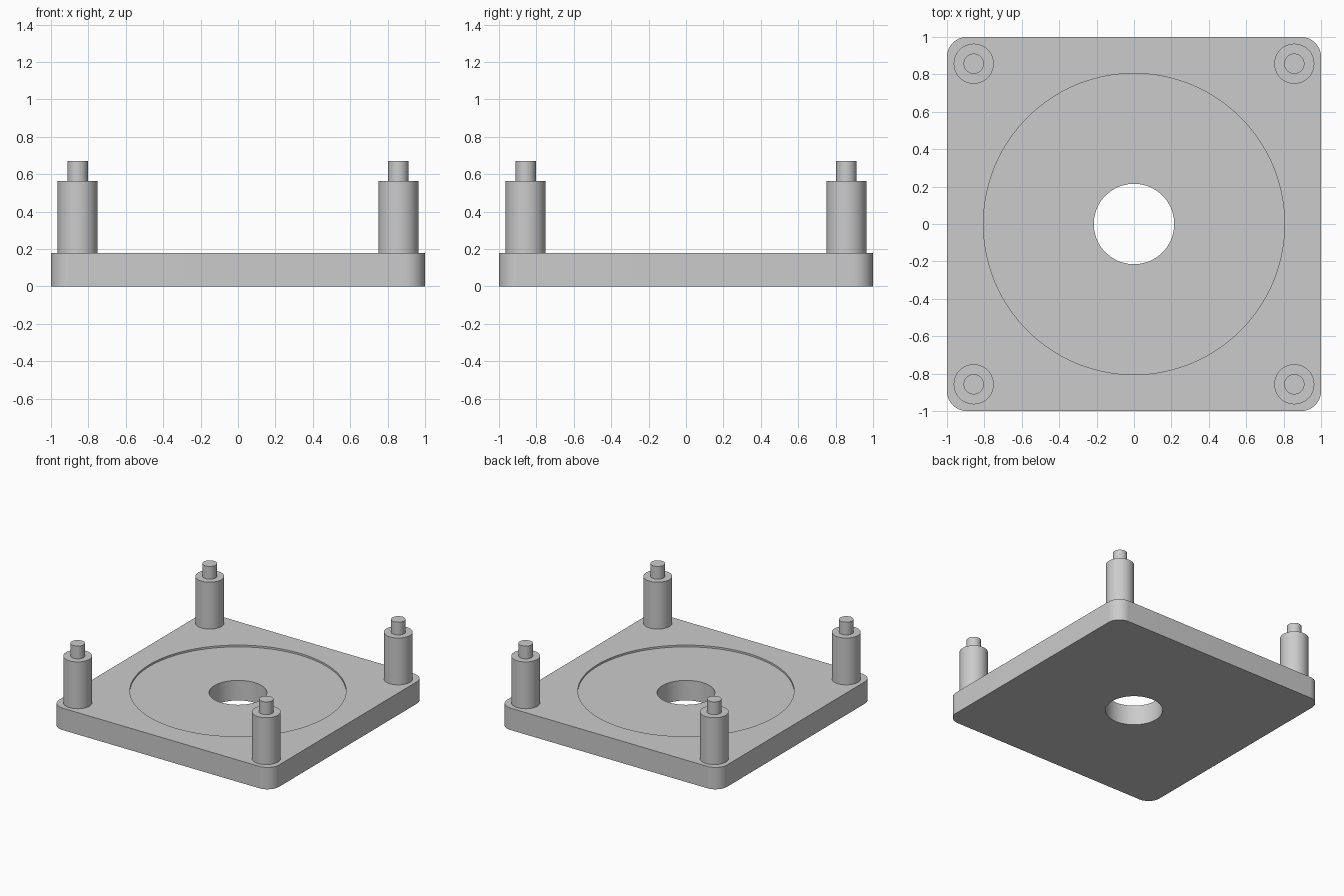
import bpy, bmesh
from math import cos, sin, pi, radians

if "Cube" in bpy.data.objects:
    bpy.data.objects.remove(bpy.data.objects["Cube"])

ARC = 24                       # points per quarter turn
PLATE_TOP, FLOOR = 0.18, 0.165
POST_TOP, PIN_TOP = 0.565, 0.67
POST_POS = 0.857

grey = bpy.data.materials.new("light grey")
grey.use_nodes = True
colour = (0.6, 0.6, 0.6, 1)
grey.diffuse_color = colour
grey.node_tree.nodes["Principled BSDF"].inputs["Base Color"].default_value = colour


def circle(r):
    """Circle points, ARC in each quadrant."""
    angles = [pi / 2 * (i + 0.5) / ARC for i in range(4 * ARC)]
    return [(r * cos(a), r * sin(a)) for a in angles]


def rounded_square(half, r):
    """Square outline with rounded corners, ARC points per corner."""
    points = []
    for q, (sx, sy) in enumerate([(1, 1), (-1, 1), (-1, -1), (1, -1)]):
        for i in range(ARC):
            a = pi / 2 * (q + i / (ARC - 1))
            points.append((sx * (half - r) + r * cos(a), sy * (half - r) + r * sin(a)))
    return points


def skin(name, rings, closed=False, location=(0, 0, 0)):
    """Join (outline, height) rings with quads; cap the ends unless closed."""
    bm = bmesh.new()
    loops = [[bm.verts.new((x, y, z)) for x, y in outline] for outline, z in rings]
    pairs = list(zip(loops, loops[1:]))
    if closed:
        pairs.append((loops[-1], loops[0]))
    else:
        bm.faces.new(loops[0])
        bm.faces.new(loops[-1])
    for a, b in pairs:
        for i in range(len(a)):
            j = (i + 1) % len(a)
            bm.faces.new((a[i], a[j], b[j], b[i]))
    bmesh.ops.recalc_face_normals(bm, faces=bm.faces)
    mesh = bpy.data.meshes.new(name)
    bm.to_mesh(mesh)
    bm.free()
    mesh.materials.append(grey)
    obj = bpy.data.objects.new(name, mesh)
    obj.location = location
    bpy.context.collection.objects.link(obj)
    bpy.ops.object.select_all(action="DESELECT")
    obj.select_set(True)
    bpy.context.view_layer.objects.active = obj
    bpy.ops.object.shade_smooth_by_angle(angle=radians(30))
    return obj


# Base plate with shallow round recess and through hole
edge, recess, hole = rounded_square(1, 0.107), circle(0.805), circle(0.215)
skin("base_plate", [(edge, 0), (edge, PLATE_TOP), (recess, PLATE_TOP),
                    (recess, FLOOR), (hole, FLOOR), (hole, 0)], closed=True)

# Stepped corner posts with a thin pin on top
post, pin = circle(0.107), circle(0.054)
for side, sx in (("left", 1), ("right", -1)):
    for end, sy in (("front", -1), ("back", 1)):
        skin(f"{end}_{side}_post",
             [(post, PLATE_TOP), (post, POST_TOP), (pin, POST_TOP), (pin, PIN_TOP)],
             location=(sx * POST_POS, sy * POST_POS, 0))
